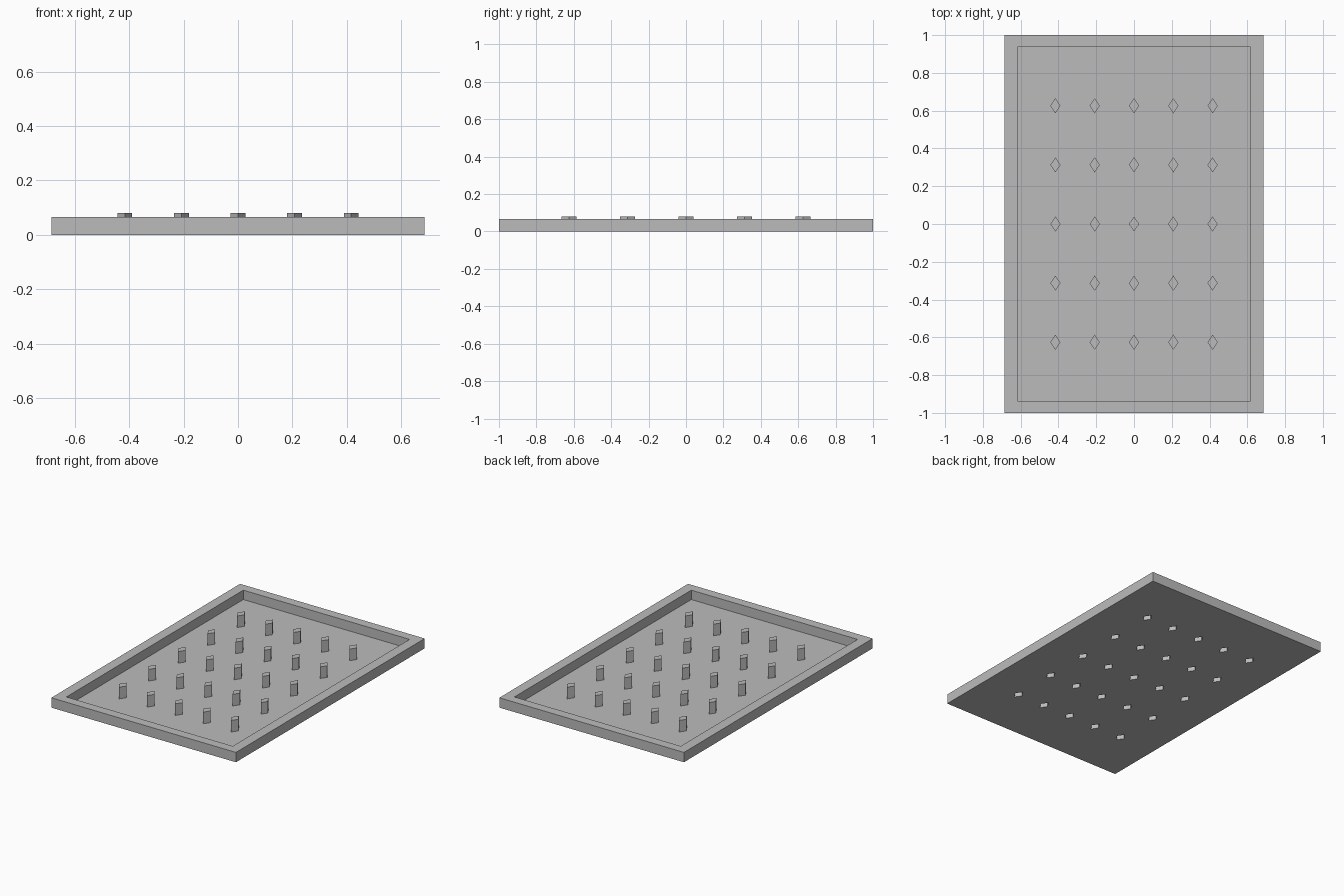
import bpy
import bmesh
from mathutils import Matrix

if "Cube" in bpy.data.objects:
    bpy.data.objects.remove(bpy.data.objects["Cube"], do_unlink=True)

HALF_X, HALF_Y, RIM_Z = 0.685, 1.0, 0.066
INNER_X, INNER_Y, FLOOR_Z = 0.617, 0.937, 0.003
PIN_X, PIN_Y, PIN_TOP = 0.027, 0.04, 0.081
STEP_X, STEP_Y = 0.208, 0.313

# single grey finish
grey = bpy.data.materials.new("plain grey")
grey.use_nodes = True
colour = (0.5, 0.5, 0.5, 1)
grey.diffuse_color = colour
grey.node_tree.nodes["Principled BSDF"].inputs["Base Color"].default_value = colour


def finish(bm, name):
    mesh = bpy.data.meshes.new(name)
    bm.to_mesh(mesh)
    bm.free()
    mesh.materials.append(grey)
    obj = bpy.data.objects.new(name, mesh)
    bpy.context.collection.objects.link(obj)
    return obj


def add_box(bm, hx, hy, z0, z1):
    size = Matrix.Diagonal((2 * hx, 2 * hy, z1 - z0, 1))
    bmesh.ops.create_cube(bm, size=1, matrix=Matrix.Translation((0, 0, (z0 + z1) / 2)) @ size)


def diamond_grid(name, z0, z1, open_bottom):
    """Five by five diamond columns, optionally hollow from below."""
    bm = bmesh.new()
    for i in range(-2, 3):
        for j in range(-2, 3):
            place = Matrix.Translation((i * STEP_X, j * STEP_Y, (z0 + z1) / 2))
            size = Matrix.Diagonal((PIN_X, PIN_Y, z1 - z0, 1))
            bmesh.ops.create_cone(bm, cap_ends=True, segments=4, radius1=1, radius2=1,
                                  depth=1, matrix=place @ size)
    if open_bottom:
        bm.normal_update()
        bottoms = [f for f in bm.faces if f.normal.z < -0.9]
        bmesh.ops.delete(bm, geom=bottoms, context="FACES")
    return finish(bm, name)


# shallow tray with raised rim
bm = bmesh.new()
add_box(bm, HALF_X, HALF_Y, 0, RIM_Z)
tray = finish(bm, "tray")

# helpers: tray recess and the openings beneath the pins
bm = bmesh.new()
add_box(bm, INNER_X, INNER_Y, FLOOR_Z, 2 * RIM_Z)
recess = finish(bm, "recess_cutter")
openings = diamond_grid("opening_cutter", -FLOOR_Z * 4, PIN_TOP, False)
for cutter in (recess, openings):
    cutter.hide_render = True
    cutter.hide_viewport = True
    cutter.display_type = "WIRE"
    cut = tray.modifiers.new(cutter.name, "BOOLEAN")
    cut.operation = "DIFFERENCE"
    cut.solver = "EXACT"
    cut.object = cutter

# hollow diamond pins
diamond_grid("diamond_pins", 0, PIN_TOP, True)
